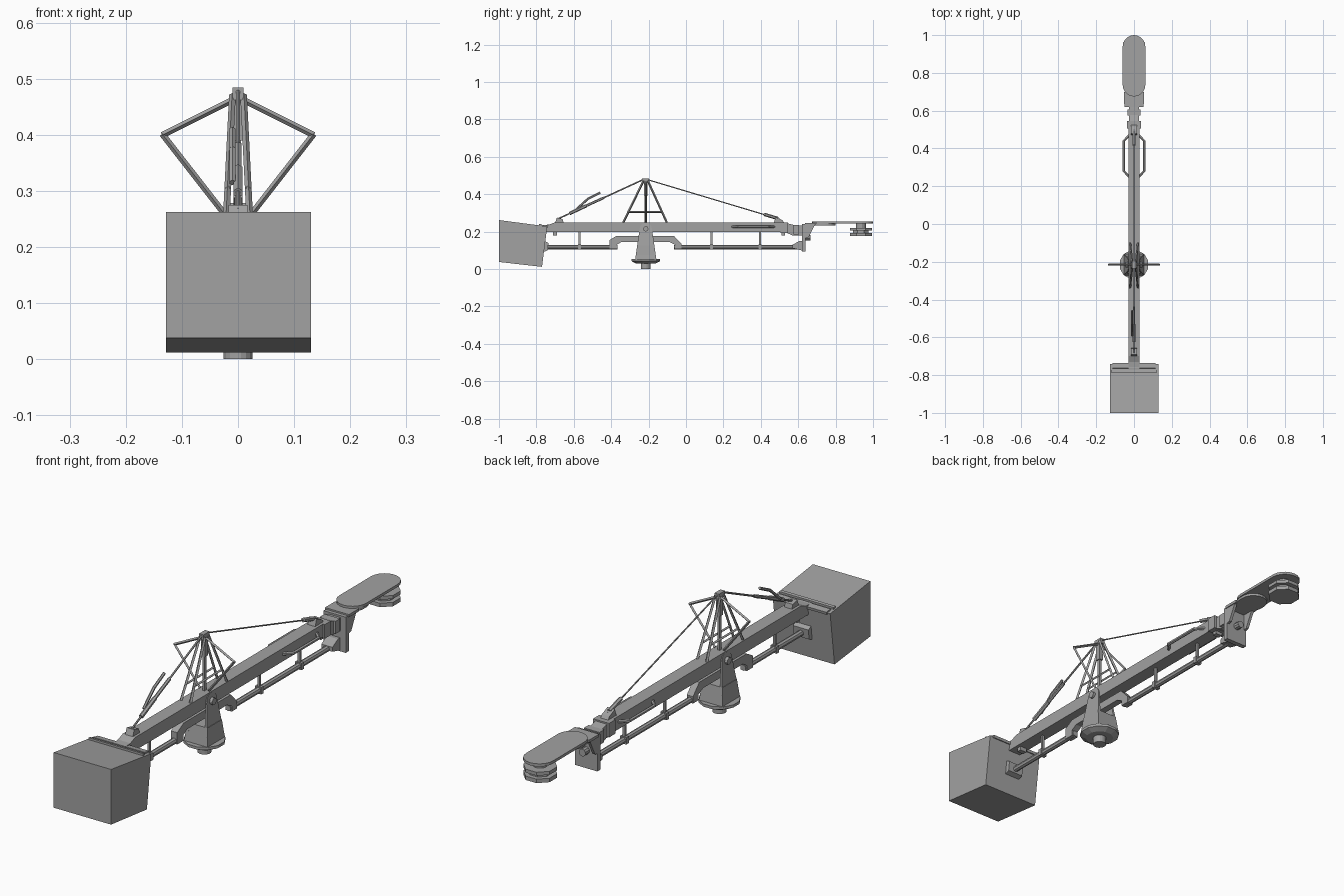
import bpy, bmesh, math
from mathutils import Vector

old = bpy.data.objects.get("Cube")
if old:
    bpy.data.objects.remove(old)

grey = bpy.data.materials.new("plain grey")
grey.use_nodes = True
GREY = (0.36, 0.36, 0.36, 1)
grey.diffuse_color = GREY
grey.node_tree.nodes["Principled BSDF"].inputs["Base Color"].default_value = GREY


def finish(name, bm):
    bmesh.ops.recalc_face_normals(bm, faces=bm.faces[:])
    me = bpy.data.meshes.new(name)
    bm.to_mesh(me)
    bm.free()
    me.materials.append(grey)
    ob = bpy.data.objects.new(name, me)
    bpy.context.collection.objects.link(ob)
    return ob


def loft(name, lower, upper):
    """Solid between two matching loops of points."""
    bm = bmesh.new()
    a = [bm.verts.new(p) for p in lower]
    b = [bm.verts.new(p) for p in upper]
    bm.faces.new(a)
    bm.faces.new(b)
    for i in range(len(a)):
        j = (i + 1) % len(a)
        bm.faces.new((a[i], a[j], b[j], b[i]))
    return finish(name, bm)


def side(name, profile, x0, x1):
    """Side profile of (y, z) points pushed through x."""
    return loft(name, [(x0, y, z) for y, z in profile], [(x1, y, z) for y, z in profile])


def box(name, x0, x1, y0, y1, z0, z1):
    return side(name, [(y0, z0), (y1, z0), (y1, z1), (y0, z1)], x0, x1)


def disc(name, y, z0, z1, r0, r1=None, n=12, x=0):
    def ring(r, z):
        return [(x + r * math.cos((i + .5) * math.tau / n),
                 y + r * math.sin((i + .5) * math.tau / n), z) for i in range(n)]
    return loft(name, ring(r0, z0), ring(r1 or r0, z1))


def rod(name, points, r, n=6):
    """Chain of straight round bars."""
    bm = bmesh.new()
    for p, q in zip(points, points[1:]):
        p, q = Vector(p), Vector(q)
        d = q - p
        m = d.to_track_quat('Z', 'Y').to_matrix().to_4x4()
        m.translation = (p + q) / 2
        bmesh.ops.create_cone(bm, cap_ends=True, segments=n, radius1=r, radius2=r,
                              depth=d.length + r * .6, matrix=m)
    return finish(name, bm)


# Counterweight with raised rear lip
side("counterweight", [(-1, .038), (-.77, .012), (-.742, .228), (-1, .262)], -.128, .13)
side("counterweight_lip", [(-.765, .225), (-.738, .222), (-.736, .233), (-.763, .237)], -.115, .115)
side("counterweight_rear_bar", [(-.785, .225), (-.773, .225), (-.773, .24), (-.785, .242)], -.122, .122)
side("rail_socket", [(-.765, .09), (-.74, .1), (-.735, .14), (-.755, .15)], -.035, .035)

# Main beam and its end fittings
side("main_beam", [(-.77, .197), (.53, .197), (.53, .25), (-.70, .25), (-.73, .238), (-.77, .235)], -.028, .028)
box("beam_collar", -.036, .036, .505, .545, .193, .25)
side("beam_neck", [(.53, .197), (.57, .18), (.63, .18), (.63, .232), (.58, .235), (.53, .248)], -.026, .026)
box("neck_band", -.035, .035, .575, .605, .185, .236)
for y in (-.70, .52):
    box("beam_stud", -.015, .015, y - .01, y + .01, .18, .2)

# Lower rail, raised over the pivot
rail_z = .118
for name, y0, y1 in (("front_rail", -.76, -.37), ("rear_rail", -.06, .60)):
    rod(name, [(0, y0, rail_z), (0, y1, rail_z)], .012, 8)
side("rail_arch", [(-.41, .107), (-.37, .107), (-.37, .13), (-.345, .145), (-.09, .145), (-.06, .13),
                   (-.06, .107), (-.025, .107), (-.025, .135), (-.065, .178), (-.37, .178), (-.41, .155)], -.014, .014)
for y in (-.57, .137, .395):
    box("rail_hanger", -.005, .005, y - .005, y + .005, .12, .2)
    box("hanger_clamp", -.014, .014, y - .008, y + .008, .104, .132)

# Pivot foot and fork
PY = -.215
disc("foot_shaft", PY, 0, .04, .026, n=16)
disc("foot_flange_lower", PY, .03, .042, .055, .078)
disc("foot_flange", PY, .042, .053, .078)
loft("fork_base",
     [(sx * .052, PY + sy * .057, .05) for sx, sy in ((-1, -1), (1, -1), (1, 1), (-1, 1))],
     [(sx * .046, PY + sy * .046, .125) for sx, sy in ((-1, -1), (1, -1), (1, 1), (-1, 1))])
cheek = [(PY - .057, .05), (PY + .057, .05)]
cheek += [(PY + .033 * math.cos(i * math.pi / 8), .215 + .033 * math.sin(i * math.pi / 8)) for i in range(9)]
for s, label in ((1, "left"), (-1, "right")):
    loft(label + "_fork_cheek",
         [(s * (.053 - (z - .05) * .12), y, z) for y, z in cheek],
         [(s * (.038 - (z - .05) * .06), y, z) for y, z in cheek])
rod("pivot_pin", [(-.04, PY, .215), (.04, PY, .215)], .014, 12)

# Mast: four legs, tie bars, side outriggers
for s, label in ((1, "left"), (-1, "right")):
    rod(label + "_front_leg", [(s * .021, -.335, .25), (s * .01, -.228, .47)], .006, 4)
    rod(label + "_rear_leg", [(s * .021, -.103, .25), (s * .01, -.203, .47)], .006, 4)
    rod(label + "_leg_tie", [(s * .018, -.31, .305), (s * .018, -.127, .305)], .005, 4)
    rod(label + "_outrigger", [(s * .008, PY, .463), (s * .134, PY, .40), (s * .021, PY, .255)], .0055, 4)
    rod(label + "_grab_handle", [(s * .025, .25, .226), (s * .054, .28, .226),
                                 (s * .054, .44, .226), (s * .025, .47, .226)], .007, 6)
box("mast_post", -.005, .005, PY - .006, PY + .006, .25, .47)
box("mast_post_sleeve", -.009, .009, PY - .01, PY + .01, .39, .465)
box("mast_cap", -.01, .01, PY - .02, PY + .018, .462, .484)

# Stay cables with turnbuckles
rod("front_stay", [(0, -.23, .478), (0, -.69, .266)], .004)
rod("front_turnbuckle", [(0, -.62, .298), (0, -.535, .338)], .009)
rod("front_tensioner", [(0, -.53, .34), (0, -.44, .381)], .007)
rod("tension_lever", [(-.01, -.59, .316), (-.01, -.525, .375), (-.01, -.46, .408)], .006)
rod("rear_stay", [(0, -.205, .478), (0, .50, .267)], .003)
rod("rear_turnbuckle", [(0, .42, .292), (0, .49, .271)], .009)
side("front_stay_anchor", [(-.70, .248), (-.655, .248), (-.66, .268), (-.69, .275)], -.017, .017)
side("rear_stay_anchor", [(.47, .248), (.525, .248), (.515, .262), (.48, .278)], -.017, .017)

# Head plate, gusset and knob
box("head_plate", -.05, .05, .62, .64, .095, .24)
side("rail_end_sleeve", [(.57, .112), (.625, .098), (.625, .15), (.605, .15), (.57, .13)], -.025, .025)
for s in (-1, 1):
    side("head_gusset", [(.635, .165), (.655, .17), (.69, .24), (.635, .24)], s * .05, s * .038)
box("head_top", -.054, .054, .635, .70, .235, .246)
rod("head_knob", [(0, .635, .168), (0, .662, .168)], .015, 10)


# Rounded camera-side arm and swivel pulley
def capsule(name, y0, y1, r, z0, z1, n=10):
    pts = []
    for c, start in ((y1 - r, 0), (y0 + r, math.pi)):
        pts += [(r * math.cos(start + i * math.pi / n), c + r * math.sin(start + i * math.pi / n))
                for i in range(n + 1)]
    loft(name, [(x, y, z0) for x, y in pts], [(x, y, z1) for x, y in pts])


capsule("arm_plate", .675, 1.0, .06, .244, .255)
capsule("arm_stiffener", .67, .80, .055, .234, .245)
disc("swivel_neck", .935, .215, .245, .027, n=12)
disc("swivel_upper_disc", .935, .206, .22, .064, n=8)
disc("swivel_core", .935, .185, .21, .045, n=8)
disc("swivel_lower_disc", .935, .176, .192, .064, n=8)
